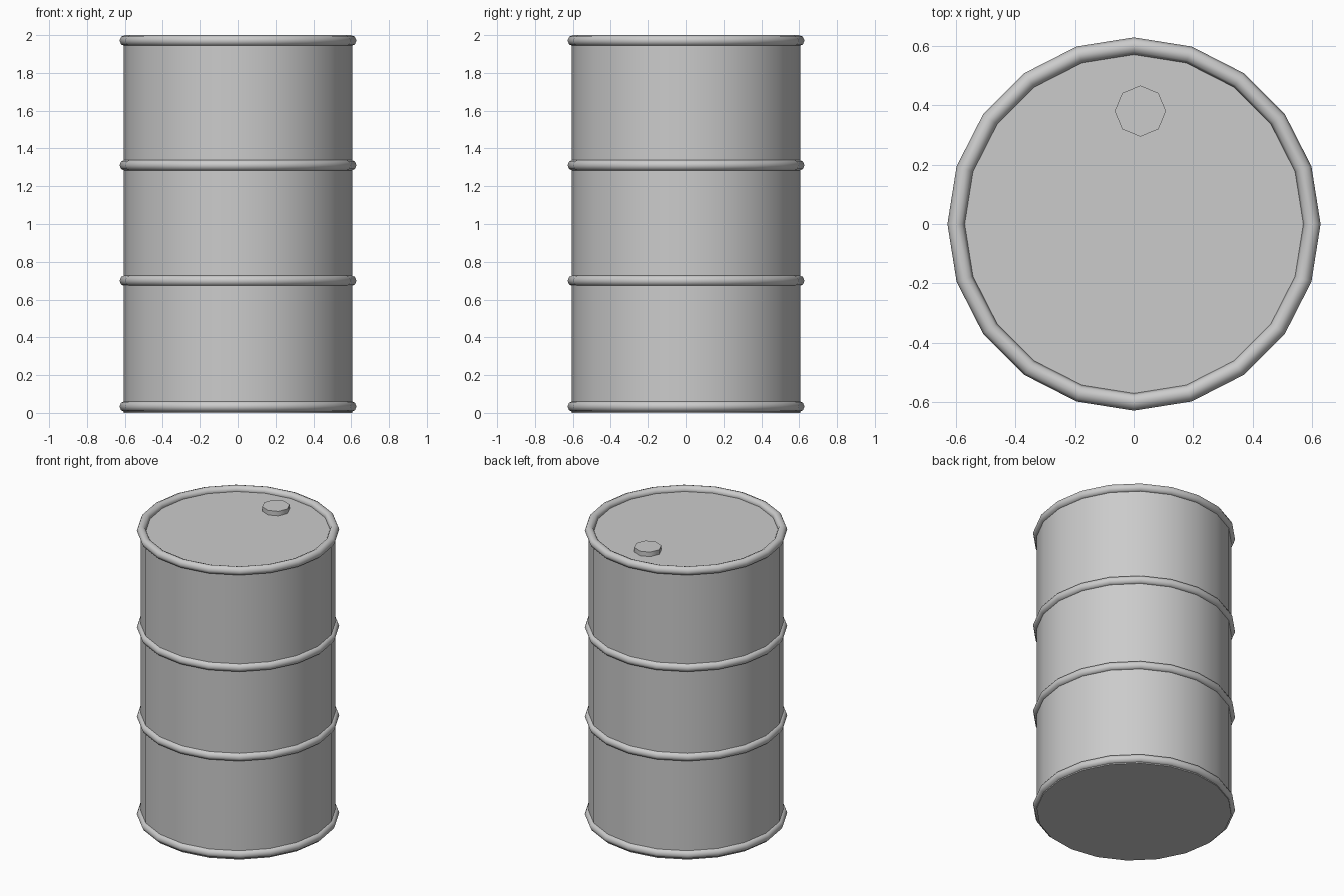
import bpy
from math import radians, sin, cos, tau

if "Cube" in bpy.data.objects:
    bpy.data.objects.remove(bpy.data.objects["Cube"])

SIDES = 20


def add_mesh(name, verts, faces, angle=35):
    mesh = bpy.data.meshes.new(name)
    mesh.from_pydata(verts, [], faces)
    obj = bpy.data.objects.new(name, mesh)
    bpy.context.collection.objects.link(obj)
    bpy.ops.object.select_all(action='DESELECT')
    obj.select_set(True)
    bpy.context.view_layer.objects.active = obj
    bpy.ops.object.shade_smooth_by_angle(angle=radians(angle))
    return obj


def drum(name, sides, radius, z0, z1, x=0, y=0, angle=35):
    """Closed prism with its first corner on +x."""
    ring = [(x + radius * cos(tau * i / sides), y + radius * sin(tau * i / sides))
            for i in range(sides)]
    verts = [(px, py, z) for z in (z0, z1) for px, py in ring]
    faces = [(i, (i + 1) % sides, sides + (i + 1) % sides, sides + i) for i in range(sides)]
    faces += [tuple(reversed(range(sides))), tuple(range(sides, 2 * sides))]
    return add_mesh(name, verts, faces, angle)


def hoop(name, z, major=0.599, minor=0.029, segs=8):
    """Round-section hoop around the drum."""
    verts, faces = [], []
    for i in range(SIDES):
        a = tau * i / SIDES
        for j in range(segs):
            b = tau * j / segs
            r = major + minor * cos(b)
            verts.append((r * cos(a), r * sin(a), z + minor * sin(b)))
            i2, j2 = (i + 1) % SIDES, (j + 1) % segs
            faces.append((i * segs + j, i2 * segs + j, i2 * segs + j2, i * segs + j2))
    return add_mesh(name, verts, faces, 60)


# Barrel body, whose top face is the recessed lid
drum("barrel_body", SIDES, 0.605, 0.0, 1.967)

# Rims and stiffening hoops
for name, z in (("bottom_rim", 0.034), ("lower_hoop", 0.70),
                ("upper_hoop", 1.311), ("top_rim", 1.971)):
    hoop(name, z)

# Filler cap near the back of the lid
drum("filler_cap", 8, 0.086, 1.95, 1.998, 0.022, 0.38, angle=50)
